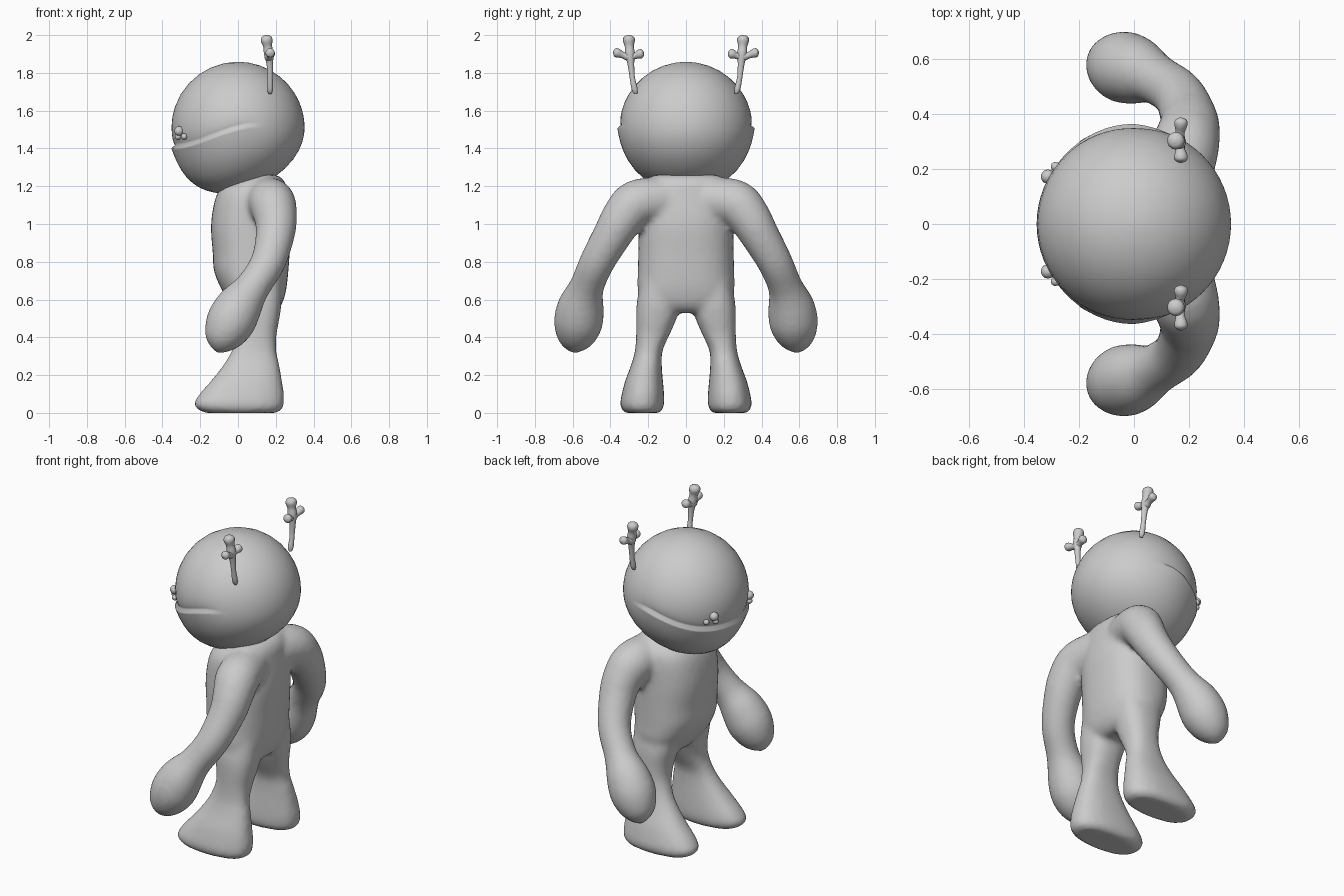
import bpy, bmesh, math
from mathutils import Vector

if "Cube" in bpy.data.objects:
    bpy.data.objects.remove(bpy.data.objects["Cube"])

grey = bpy.data.materials.new("plain_grey")
grey.diffuse_color = (0.6, 0.6, 0.6, 1)
grey.use_nodes = True
grey.node_tree.nodes["Principled BSDF"].inputs["Base Color"].default_value = grey.diffuse_color


def finish(name, bm):
    bmesh.ops.recalc_face_normals(bm, faces=bm.faces)
    me = bpy.data.meshes.new(name)
    bm.to_mesh(me)
    bm.free()
    me.materials.append(grey)
    for p in me.polygons:
        p.use_smooth = True
    ob = bpy.data.objects.new(name, me)
    bpy.context.collection.objects.link(ob)
    return ob


def refine(rows, n=4):
    """Catmull-Rom interpolation of a list of number rows."""
    out = []
    for i in range(len(rows) - 1):
        a, b, c, d = (rows[max(0, min(len(rows) - 1, i + k))] for k in (-1, 0, 1, 2))
        for j in range(n):
            t = j / n
            out.append([0.5 * (2*q + (r-p)*t + (2*p-5*q+4*r-s)*t*t + (3*q-p-3*r+s)*t**3)
                        for p, q, r, s in zip(a, b, c, d)])
    return out + [list(rows[-1])]


def skin(bm, rings):
    """Bridge a list of point rings and cap both ends."""
    vs = [[bm.verts.new(p) for p in ring] for ring in rings]
    n = len(vs[0])
    for a, b in zip(vs, vs[1:]):
        for i in range(n):
            bm.faces.new((a[i], a[(i+1) % n], b[(i+1) % n], b[i]))
    bm.faces.new(vs[0])
    bm.faces.new(vs[-1])


def column(bm, rows, side=1, power=2.4, n=32):
    """Stack of rounded horizontal sections: z, x, y, x radius, y radius."""
    def sup(v):
        return math.copysign(abs(v) ** (2 / power), v)
    rings = []
    for z, x, y, rx, ry in refine(rows):
        rings.append([(x + rx * sup(math.cos(a)), side * (y + ry * sup(math.sin(a))), z)
                      for a in (2 * math.pi * i / n for i in range(n))])
    skin(bm, rings)


def tube(bm, rows, side=1, n=20, steps=4):
    """Round tube along a path: x, y, z, radius."""
    pts = refine(rows, steps)
    cs = [Vector((p[0], side * p[1], p[2])) for p in pts]
    rings = []
    for i, c in enumerate(cs):
        d = (cs[min(i+1, len(cs)-1)] - cs[max(i-1, 0)]).normalized()
        u = d.cross(Vector((1, 0, 0))).normalized()
        v = d.cross(u)
        r = max(pts[i][3], 0.002)
        rings.append([c + r * (u * math.cos(a) + v * math.sin(a))
                      for a in (2 * math.pi * k / n for k in range(n))])
    skin(bm, rings)


# Body: torso, arms and legs fused into one smooth skin
bm = bmesh.new()
column(bm, [(1.26, .15, 0, .06, .17), (1.22, .10, 0, .15, .21), (1.15, .075, 0, .19, .24),
            (1.0, .07, 0, .213, .25), (.85, .07, 0, .204, .253), (.75, .07, 0, .197, .255),
            (.65, .085, 0, .17, .255), (.57, .10, 0, .13, .22), (.53, .10, 0, .09, .13)])
leg = [(.70, .09, .14, .14, .10), (.58, .10, .147, .13, .114), (.50, .105, .157, .115, .107),
       (.42, .10, .174, .105, .09), (.33, .085, .197, .118, .073), (.25, .07, .21, .15, .082),
       (.17, .045, .222, .188, .10), (.10, .02, .228, .224, .112), (.05, .005, .232, .238, .117),
       (.02, .01, .232, .225, .11), (0, .015, .232, .19, .09)]
arm = [(.15, .12, 1.13, .12), (.18, .26, 1.11, .125), (.198, .33, 1.04, .115),
       (.198, .385, .95, .104), (.16, .47, .80, .093), (.08, .525, .67, .092),
       (.01, .555, .57, .122), (-.04, .57, .48, .13), (-.08, .582, .40, .105),
       (-.10, .588, .35, .065), (-.112, .59, .318, .01)]
for s in (1, -1):
    column(bm, leg, s)
    tube(bm, arm, s, 28)
body = finish("body", bm)
rm = body.modifiers.new("fuse", 'REMESH')
rm.mode = 'VOXEL'
rm.voxel_size = 0.016
rm.use_smooth_shade = True
sm = body.modifiers.new("soften", 'SMOOTH')
sm.factor = 0.5
sm.iterations = 8

# Head: sphere whose equator is bent along the mouth, with a stepped lip
R, CZ = 0.352, 1.51
lats = [-88, -80, -70, -60, -50, -40, -30, -22, -15, -10, -6, -3, -.8,
        .8, 3, 6, 10, 15, 22, 30, 40, 50, 60, 70, 80, 88]
rings = []
for lat in lats:
    ring = []
    for i in range(64):
        a = 2 * math.pi * i / 64
        cx = math.cos(a)
        t = min(1, max(0, (0.25 - cx) / 1.25))
        bend = 2 - 19 * t * t * (3 - 2 * t) if t < 1 else -17
        w = min(1, max(0, (0.33 - cx) / 0.35))
        la = math.radians(lat + bend * (1 - abs(lat) / 90))
        if lat < 0:
            r = R + w * 0.012 * math.exp(lat / 14)
        else:
            r = R - w * 0.012 * math.exp(-lat / 4)
        x, y, z = r * math.cos(la) * cx, r * math.cos(la) * math.sin(a), r * math.sin(la)
        if z < 0:
            x -= 0.07 * (z / R) ** 2
        ring.append((x, y, CZ + z * 0.99))
    rings.append(ring)
bm = bmesh.new()
skin(bm, rings)
finish("head", bm)

for s, label in ((1, "left"), (-1, "right")):
    # Small nubs above the mouth
    bm = bmesh.new()
    for x, y, z, r in ((-.312, .172, 1.492, .026), (-.285, .208, 1.463, .017),
                       (-.318, .165, 1.462, .017)):
        g = bmesh.ops.create_uvsphere(bm, u_segments=14, v_segments=8, radius=r)
        bmesh.ops.translate(bm, verts=g['verts'], vec=(x, s * y, z))
    finish(label + "_face_nub", bm)

    # Antenna: stem with a rounded top, and a knobbed crossbar
    bm = bmesh.new()
    tube(bm, [(.17, .265, 1.69, .008), (.17, .272, 1.715, .016), (.17, .285, 1.78, .014),
              (.168, .292, 1.85, .018), (.163, .297, 1.90, .026), (.157, .300, 1.94, .024),
              (.152, .302, 1.972, .032), (.149, .302, 1.992, .025), (.148, .302, 2.0, .006)], s, 14)
    tube(bm, [(.17, .222, 1.903, .005), (.17, .230, 1.902, .021), (.17, .245, 1.900, .025),
              (.167, .272, 1.89, .017), (.163, .30, 1.885, .024), (.167, .332, 1.893, .017),
              (.17, .362, 1.905, .024), (.17, .377, 1.908, .021), (.17, .386, 1.909, .005)], s, 14)
    finish(label + "_antenna", bm)
